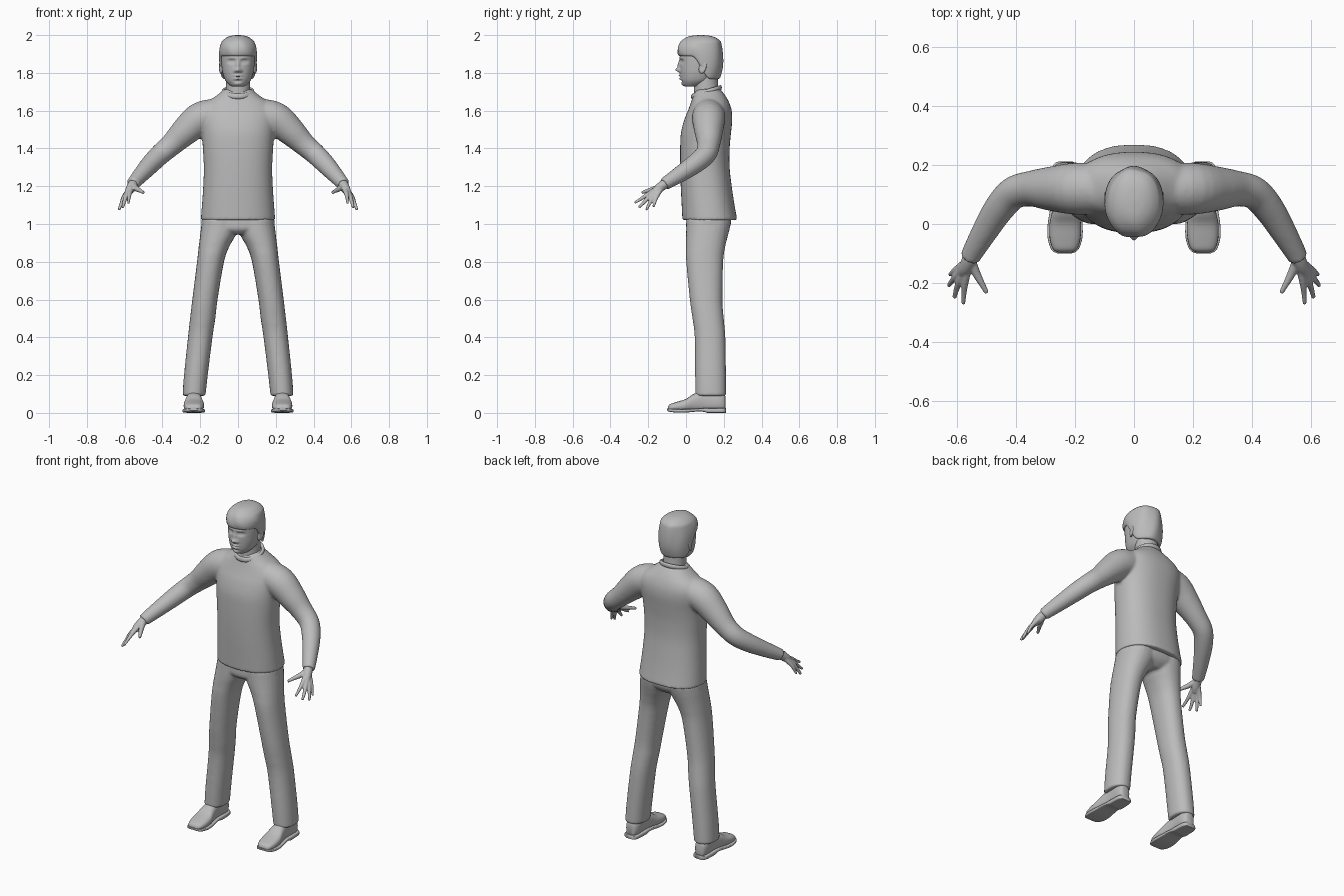
import bpy, bmesh, math
from mathutils import Vector

grey = bpy.data.materials.new("plain_grey")
grey.diffuse_color = (0.5, 0.5, 0.5, 1)


def refine(rows, k):
    """Catmull-Rom interpolation of equal-length tuples."""
    out = []
    for i in range(len(rows) - 1):
        a, b, c, d = (rows[max(i - 1, 0)], rows[i], rows[i + 1],
                      rows[min(i + 2, len(rows) - 1)])
        for j in range(k):
            t = j / k
            out.append([0.5 * (2 * q + (r - p) * t + (2 * p - 5 * q + 4 * r - s) * t * t
                               + (3 * q - p - 3 * r + s) * t ** 3)
                        for p, q, r, s in zip(a, b, c, d)])
    return out + [list(rows[-1])]


def skin(bm, rings):
    vs = [[bm.verts.new(p) for p in ring] for ring in rings]
    n = len(vs[0])
    for a, b in zip(vs, vs[1:]):
        for i in range(n):
            bm.faces.new((a[i], a[(i + 1) % n], b[(i + 1) % n], b[i]))
    bm.faces.new(vs[0])
    bm.faces.new(vs[-1])


def loft(bm, rows, n=32, power=2.0, k=4, axis="z", side=1):
    """Rows are (t, u0, u1, v0, v1): rounded boxes stacked along an axis."""
    rings = []
    for t, u0, u1, v0, v1 in refine(rows, k):
        ring = []
        for i in range(n):
            c, s = math.cos(math.tau * i / n), math.sin(math.tau * i / n)
            u = (u0 + u1) / 2 + (u1 - u0) / 2 * math.copysign(abs(c) ** (2 / power), c)
            v = (v0 + v1) / 2 + (v1 - v0) / 2 * math.copysign(abs(s) ** (2 / power), s)
            ring.append((side * u, v, t) if axis == "z" else (side * u, t, v))
        rings.append(ring)
    skin(bm, rings)


def tube(bm, rows, n=16, k=4, side=1):
    """Rows are (x, y, z, radius) along a path."""
    pts = refine(rows, k)
    rings = []
    for i, p in enumerate(pts):
        d = Vector(pts[min(i + 1, len(pts) - 1)][:3]) - Vector(pts[max(i - 1, 0)][:3])
        e = d.cross(Vector((0, 1, 0.6))).normalized()
        f = d.cross(e).normalized()
        ring = []
        for j in range(n):
            a = math.tau * j / n
            q = Vector(p[:3]) + (e * math.cos(a) + f * math.sin(a)) * p[3]
            ring.append((side * q.x, q.y, q.z))
        rings.append(ring)
    skin(bm, rings)


def finish(name, bm, voxel=0, smooth=0, angle=40):
    bmesh.ops.recalc_face_normals(bm, faces=bm.faces)
    me = bpy.data.meshes.new(name)
    bm.to_mesh(me)
    bm.free()
    me.materials.append(grey)
    ob = bpy.data.objects.new(name, me)
    bpy.context.collection.objects.link(ob)
    if voxel:
        m = ob.modifiers.new("fuse", "REMESH")
        m.mode, m.voxel_size, m.use_smooth_shade = "VOXEL", voxel, True
        if smooth:
            s = ob.modifiers.new("soften", "SMOOTH")
            s.factor, s.iterations = 0.5, smooth
    else:
        bpy.ops.object.select_all(action="DESELECT")
        ob.select_set(True)
        bpy.context.view_layer.objects.active = ob
        bpy.ops.object.shade_smooth_by_angle(angle=math.radians(angle))
    return ob


# Shirt: torso and both sleeves fused together
bm = bmesh.new()
loft(bm, [(1.02, -.197, .197, -.019, .272), (1.1, -.191, .191, -.023, .257),
          (1.2, -.184, .184, -.028, .242), (1.3, -.181, .181, -.031, .231),
          (1.4, -.186, .186, -.031, .231), (1.48, -.192, .192, -.027, .238),
          (1.55, -.2, .2, -.01, .245), (1.6, -.198, .198, .01, .242),
          (1.64, -.172, .172, .025, .23), (1.672, -.125, .125, .035, .213),
          (1.7, -.088, .088, .045, .193), (1.715, -.07, .07, .06, .18)], 48, 2.3)
for s in (1, -1):
    tube(bm, [(.11, .12, 1.58, .085), (.2, .12, 1.557, .088), (.28, .12, 1.49, .076),
              (.35, .12, 1.422, .061), (.41, .105, 1.37, .056), (.46, .05, 1.32, .052),
              (.51, -.03, 1.265, .044), (.55, -.1, 1.22, .036),
              (.558, -.115, 1.21, .035)], 24, side=s)
finish("shirt", bm, 0.008, 6)

# Tilted shirt collar
bm = bmesh.new()
rings = []
for i in range(40):
    a = math.tau * i / 40
    ring = []
    for j in range(8):
        b = math.tau * j / 8
        w = 1 + 0.12 * math.cos(b)
        y = -math.cos(a) * .073 * w
        ring.append((math.sin(a) * .078 * w, .108 + y, 1.698 + .3 * y + .015 * math.sin(b)))
    rings.append(ring)
skin(bm, rings + [rings[0]])
bmesh.ops.remove_doubles(bm, verts=bm.verts, dist=1e-5)
finish("collar", bm, angle=80)

# Trousers: pelvis and both legs
bm = bmesh.new()
loft(bm, [(1.04, -.187, .187, .003, .24), (1.0, -.193, .193, .001, .238),
          (.97, -.15, .15, .004, .222), (.945, -.07, .07, .03, .19)], 32, 2.3)
for s in (1, -1):
    loft(bm, [(1.03, -.01, .188, .002, .242), (.98, -.005, .196, .001, .233),
              (.93, .018, .202, 0, .22), (.88, .046, .208, 0, .208),
              (.8, .074, .217, .001, .197), (.6, .108, .242, .02, .193),
              (.5, .12, .254, .034, .2), (.4, .135, .265, .046, .208),
              (.2, .16, .286, .048, .212), (.09, .172, .294, .05, .213)], 24, 2.2, side=s)
finish("trousers", bm, 0.008, 4)

for s, label in ((1, "left"), (-1, "right")):
    # Shoe upper and sole
    bm = bmesh.new()
    loft(bm, [(-.096, .212, .258, .012, .032), (-.085, .194, .275, .01, .046),
              (-.05, .182, .286, .008, .058), (0, .18, .287, .008, .074),
              (.04, .188, .279, .008, .1), (.1, .195, .27, .008, .118),
              (.17, .192, .272, .008, .115), (.2, .202, .264, .01, .1),
              (.208, .215, .252, .015, .09)], 24, 2.6, axis="y", side=s)
    finish(label + "_shoe", bm, angle=60)
    bm = bmesh.new()
    loft(bm, [(-.1, .212, .26, .012, .022), (-.088, .19, .28, .006, .022),
              (-.05, .176, .293, .002, .02), (0, .175, .293, .002, .02),
              (.07, .184, .282, .008, .024), (.1, .186, .279, .004, .025),
              (.12, .185, .28, 0, .025), (.195, .19, .276, 0, .025),
              (.212, .208, .258, 0, .025)], 24, 6, axis="y", side=s)
    finish(label + "_sole", bm, angle=50)

    # Hand: wrist, palm and fingers fused
    bm = bmesh.new()
    tube(bm, [(.54, -.08, 1.225, .026), (.556, -.115, 1.21, .026),
              (.572, -.15, 1.182, .024), (.585, -.17, 1.16, .016)], side=s)
    for knuckle, joint, tip, r in (
            ((.573, -.193, 1.163), (.578, -.235, 1.135), (.58, -.272, 1.112), .0095),
            ((.59, -.187, 1.152), (.603, -.222, 1.115), (.61, -.25, 1.088), .0098),
            ((.601, -.173, 1.145), (.619, -.195, 1.105), (.63, -.21, 1.075), .0095),
            ((.604, -.155, 1.145), (.618, -.166, 1.113), (.626, -.172, 1.09), .0085)):
        tube(bm, [(.558, -.12, 1.208, .016), (*knuckle, r + .003), (*joint, r),
                  (*tip, r * .75)], 10, side=s)
    tube(bm, [(.555, -.118, 1.207, .016), (.537, -.165, 1.187, .015),
              (.517, -.203, 1.176, .011), (.5, -.234, 1.166, .008)], 10, side=s)
    finish(label + "_hand", bm, 0.004, 3)

    # Ear
    bm = bmesh.new()
    bmesh.ops.create_uvsphere(bm, u_segments=16, v_segments=10, radius=1)
    for v in bm.verts:
        x, y, z = v.co
        cup = .006 * math.exp(-4 * (y * y + z * z)) if x > 0 else 0
        v.co = (s * (.09 + .011 * x + .006 * y - cup), .088 + .02 * y + .006 * z,
                1.83 + .034 * z)
    finish(label + "_ear", bm, angle=80)

# Neck
bm = bmesh.new()
loft(bm, [(1.64, -.08, .08, .045, .19), (1.7, -.066, .066, .042, .175),
          (1.74, -.064, .064, .042, .17), (1.8, -.064, .064, .045, .168)], 32, 2)
finish("neck", bm, angle=60)

# Head, with facial relief as soft bumps: |x|, z, width, height, amount
bm = bmesh.new()
loft(bm, [(1.727, -.03, .03, -.002, .06), (1.735, -.045, .045, -.014, .09),
          (1.76, -.067, .067, -.025, .135), (1.8, -.081, .081, -.03, .163),
          (1.84, -.087, .087, -.032, .178), (1.88, -.09, .09, -.032, .186),
          (1.92, -.09, .09, -.03, .186), (1.95, -.078, .078, -.012, .172),
          (1.98, -.045, .045, .03, .13)], 96, 2.2, 8)
RELIEF = [(0, 1.84, .009, .025, .012), (0, 1.815, .014, .011, .021),
          (.015, 1.81, .008, .008, .008), (.034, 1.86, .018, .01, -.012),
          (.034, 1.859, .01, .005, .006), (.03, 1.88, .025, .007, .005),
          (0, 1.785, .02, .006, .012), (0, 1.778, .022, .0025, -.006),
          (0, 1.769, .018, .006, .011), (0, 1.757, .018, .005, -.004),
          (0, 1.74, .02, .01, .007)]
for v in bm.verts:
    if v.co.y < .04:
        x, z = abs(v.co.x), v.co.z
        v.co.y -= sum(h * math.exp(-((x - cx) / w) ** 2 - ((z - cz) / t) ** 2)
                      for cx, cz, w, t, h in RELIEF)
finish("head", bm, angle=80)

# Hair cap: short fringe in front, rim dropping to the nape
bm = bmesh.new()
loft(bm, [(1.888, -.088, .088, -.028, .17), (1.894, -.096, .096, -.041, .182),
          (1.915, -.1, .1, -.046, .194), (1.94, -.098, .098, -.042, .194),
          (1.965, -.086, .086, -.028, .184), (1.985, -.064, .064, -.002, .162),
          (1.996, -.038, .038, .03, .13), (2.0, -.01, .01, .07, .09)], 64, 2.1, 5)
for v in bm.verts:
    x, y, z = v.co
    t = min(max((y - .03) / .1, 0), 1)
    k = min(max((1.965 - z) / .075, 0), 1)
    v.co.z -= .12 * t * t * (3 - 2 * t) * k
    v.co.y += .002 * math.sin(70 * x + 40 * z)
finish("hair", bm, angle=60)
